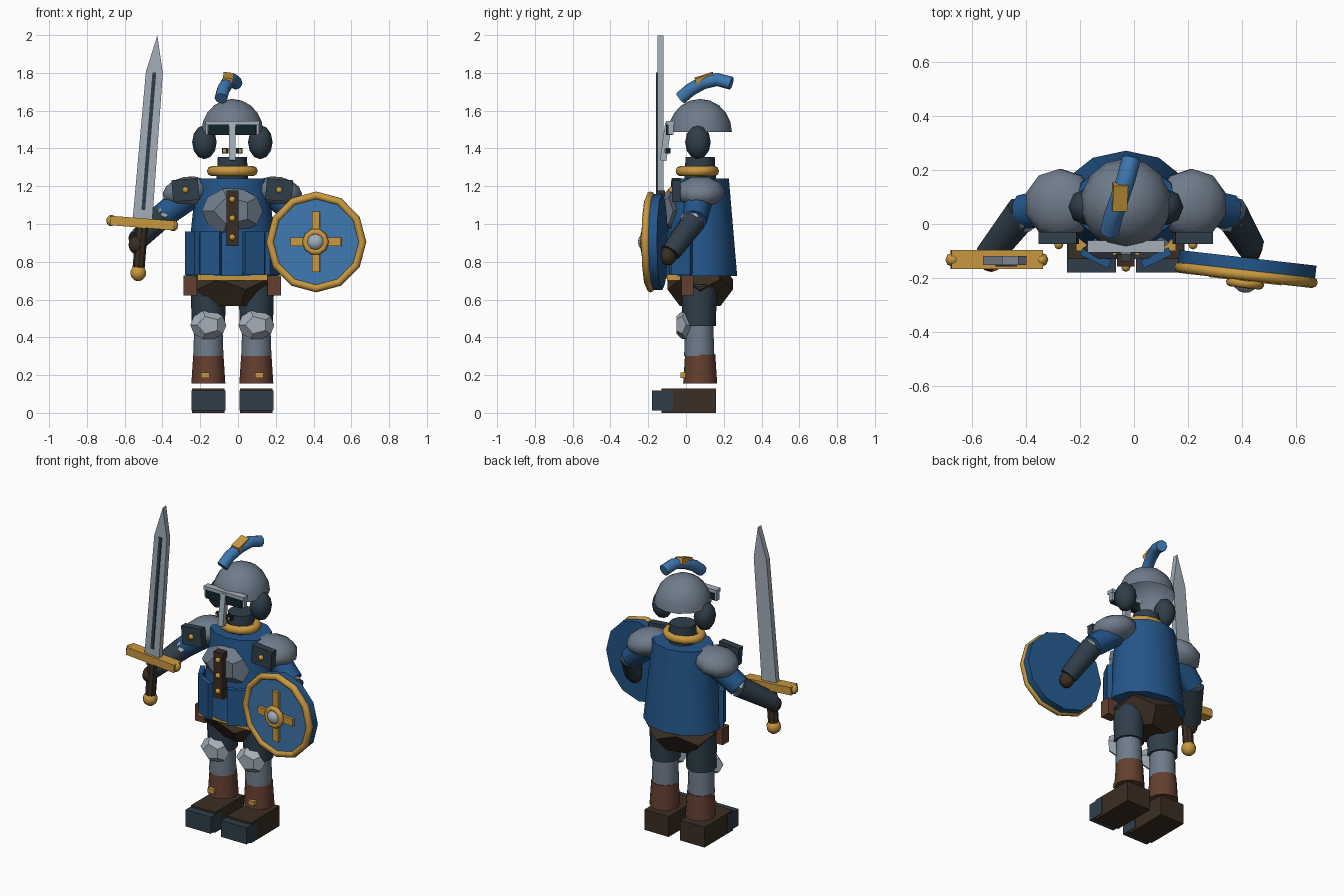
import bpy, bmesh, math
from mathutils import Matrix, Vector

if "Cube" in bpy.data.objects:
    bpy.data.objects.remove(bpy.data.objects["Cube"])

CX, CY = -0.03, 0.075          # body axis


def colour(name, hexa):
    m = bpy.data.materials.new(name)
    c = [int(hexa[i:i + 2], 16) / 255 for i in (0, 2, 4)]
    m.diffuse_color = [((v + 0.055) / 1.055) ** 2.4 if v > 0.04 else v / 12.92 for v in c] + [1]
    m.use_nodes = True
    m.node_tree.nodes["Principled BSDF"].inputs["Base Color"].default_value = m.diffuse_color
    return m


STEEL = colour("steel", "6F7C8B")
BRIGHT = colour("bright_steel", "A3AEB8")
DARK = colour("dark_steel", "2F3E4A")
BLACK = colour("visor_black", "10242A")
BLUE = colour("cloth_blue", "23568A")
SKY = colour("bright_blue", "3F78B0")
GOLD = colour("gold", "C9983F")
LEATHER = colour("leather", "643F30")
BROWN = colour("dark_brown", "3B2E23")


def rot(x=0, y=0, z=0):
    r = math.radians
    return Matrix.Rotation(r(z), 4, 'Z') @ Matrix.Rotation(r(y), 4, 'Y') @ Matrix.Rotation(r(x), 4, 'X')


def at(p, r=(0, 0, 0), s=(1, 1, 1)):
    return Matrix.Translation(p) @ rot(*r) @ Matrix.Diagonal((*s, 1))


def finish(name, bm, mat, m, smooth=None):
    bm.transform(m)
    bmesh.ops.recalc_face_normals(bm, faces=bm.faces)
    me = bpy.data.meshes.new(name)
    bm.to_mesh(me)
    bm.free()
    ob = bpy.data.objects.new(name, me)
    bpy.context.collection.objects.link(ob)
    me.materials.append(mat)
    if smooth:
        bpy.ops.object.select_all(action='DESELECT')
        ob.select_set(True)
        bpy.context.view_layer.objects.active = ob
        bpy.ops.object.shade_smooth_by_angle(angle=math.radians(smooth))
    return ob


def box(name, p, size, mat, r=(0, 0, 0), base=Matrix()):
    bm = bmesh.new()
    bmesh.ops.create_cube(bm, size=1)
    return finish(name, bm, mat, base @ at(p, r, size))


def ball(name, p, size, mat, seg=10, r=(0, 0, 0), base=Matrix()):
    bm = bmesh.new()
    bmesh.ops.create_uvsphere(bm, u_segments=seg, v_segments=max(6, seg // 2 + 2), radius=1)
    return finish(name, bm, mat, base @ at(p, r, size), 50)


def rod(name, a, b, r1, r2, mat, seg=12, sy=1, base=Matrix()):
    a, b = Vector(a), Vector(b)
    bm = bmesh.new()
    bmesh.ops.create_cone(bm, cap_ends=True, segments=seg, radius1=r1, radius2=r2, depth=(b - a).length)
    q = (b - a).to_track_quat('Z', 'Y').to_matrix().to_4x4()
    m = Matrix.Translation((a + b) / 2) @ Matrix.Diagonal((1, sy, 1, 1)) @ q
    return finish(name, bm, mat, base @ m, 40)


def ring(name, m, R, r, mat, seg=12):
    bpy.ops.mesh.primitive_torus_add(major_radius=R, minor_radius=r, major_segments=seg, minor_segments=8)
    ob = bpy.context.object
    ob.name = name
    ob.data.transform(m)
    ob.data.materials.append(mat)
    bpy.ops.object.shade_smooth_by_angle(angle=math.radians(50))
    return ob


def dodeca(name, p, size, mat, r=(0, 0, 0)):
    # twelve-sided solid: dual of the icosahedron
    ico = bmesh.new()
    bmesh.ops.create_icosphere(ico, subdivisions=1, radius=1)
    bm = bmesh.new()
    for f in ico.faces:
        bm.verts.new(f.calc_center_median().normalized())
    ico.free()
    bmesh.ops.convex_hull(bm, input=bm.verts[:])
    bmesh.ops.dissolve_limit(bm, angle_limit=0.05, verts=bm.verts[:], edges=bm.edges[:])
    return finish(name, bm, mat, Matrix.Translation(p) @ Matrix.Diagonal((*size, 1)) @ rot(*r))


# legs and boots
for s, side in ((-1, "right"), (1, "left")):
    x = CX + s * 0.127
    box(side + "_boot", (x, 0.015, 0.065), (0.172, 0.29, 0.13), BROWN)
    box(side + "_toe_cap", (x, -0.125, 0.066), (0.18, 0.11, 0.106), DARK)
    rod(side + "_boot_cuff", (x, CY, 0.155), (x, CY, 0.31), 0.09, 0.08, LEATHER)
    box(side + "_boot_buckle", (x + s * 0.016, -0.015, 0.2), (0.045, 0.03, 0.028), GOLD)
    rod(side + "_shin", (x, 0.07, 0.3), (x, 0.07, 0.48), 0.08, 0.074, STEEL)
    rod(side + "_thigh", (x, 0.07, 0.46), (x, 0.07, 0.68), 0.088, 0.094, DARK)
    dodeca(side + "_knee_guard", (x, -0.01, 0.465), (0.097, 0.052, 0.08), BRIGHT, (90, 0, 0))
    box(side + "_belt_pouch", (CX + s * 0.222, 0.008, 0.675), (0.072, 0.065, 0.105), LEATHER)

# hips, belt and tunic
dodeca("hips", (CX, CY, 0.68), (0.235, 0.185, 0.145), BROWN)
box("belt_plate", (CX, -0.065, 0.717), (0.37, 0.07, 0.03), GOLD)
rod("tunic", (CX, CY, 0.725), (CX, CY, 1.24), 0.245, 0.19, BLUE, 12, 0.8)
for s, side in ((-1, "right"), (1, "left")):
    box(side + "_front_skirt_panel", (CX + s * 0.112, -0.125, 0.845), (0.115, 0.03, 0.23), BLUE, (0, 0, s * 26))
    box(side + "_side_skirt_panel", (CX + s * 0.212, -0.02, 0.845), (0.11, 0.03, 0.23), BLUE, (0, 0, s * 62))

# chest plate with studded strap
dodeca("chest_plate", (CX, -0.08, 1.07), (0.165, 0.063, 0.125), STEEL, (90, 0, 0))
box("chest_strap", (CX, -0.135, 1.03), (0.064, 0.045, 0.295), BROWN)
for z in (0.93, 1.03, 1.13):
    ball("strap_stud", (CX, -0.16, z), (0.017, 0.017, 0.017), GOLD, 8)

# neck and collar
rod("neck", (CX, CY, 1.22), (CX, CY, 1.355), 0.085, 0.077, DARK)
ring("collar", at((CX, 0.06, 1.28), s=(1, 0.85, 1)), 0.108, 0.027, GOLD)

# arms: joints mirrored, forearms posed separately
arms = (("right", -1, (-0.41, 0.045, 1.035), (-0.535, -0.115, 0.91)),
        ("left", 1, (0.355, 0.045, 1.02), (0.43, -0.08, 0.85)))
for side, s, elbow, wrist in arms:
    sx = CX + s * 0.243
    ball(side + "_shoulder_guard", (sx, CY, 1.17), (0.135, 0.132, 0.08), STEEL, 10, (0, s * 12, 0))
    box(side + "_shoulder_plate", (sx + s * 0.005, -0.052, 1.18), (0.14, 0.045, 0.115), DARK, (0, s * 5, 0))
    ball(side + "_shoulder_stud", (sx + s * 0.005, -0.077, 1.18), (0.017, 0.017, 0.017), GOLD, 8)
    rod(side + "_upper_arm", (sx, 0.07, 1.14), elbow, 0.075, 0.066, BLUE, 10)
    dodeca(side + "_elbow_guard", (elbow[0] - s * 0.005, elbow[1] - 0.015, elbow[2] + 0.01), (0.062, 0.062, 0.048), BRIGHT)
    rod(side + "_forearm", elbow, wrist, 0.066, 0.054, DARK, 10)
    ball(side + "_hand", Vector(wrist) + Vector((0, -0.015, -0.02)), (0.045, 0.045, 0.05), BROWN, 8)

# helmet dome: open upper half of a sphere
bm = bmesh.new()
bmesh.ops.create_uvsphere(bm, u_segments=14, v_segments=10, radius=1)
bmesh.ops.delete(bm, geom=[v for v in bm.verts if v.co.z < -0.01], context='VERTS')
finish("helmet_dome", bm, STEEL, at((CX, CY, 1.487), s=(0.168, 0.168, 0.175)), 40)
for s, side in ((-1, "right"), (1, "left")):
    ball(side + "_ear_guard", (CX + s * 0.148, 0.063, 1.433), (0.065, 0.068, 0.09), DARK, 8)
    box(side + "_eye", (CX + s * 0.037, -0.095, 1.388), (0.036, 0.025, 0.03), BLACK)
    box(side + "_pupil", (CX + s * 0.042, -0.11, 1.388), (0.015, 0.008, 0.018), GOLD)
    box(side + "_visor_end", (CX + s * 0.135, -0.08, 1.505), (0.012, 0.03, 0.06), BRIGHT)
box("visor_slot", (CX, -0.088, 1.5), (0.25, 0.035, 0.055), BLACK)
box("visor_brow", (CX, -0.083, 1.535), (0.285, 0.045, 0.022), BRIGHT)
box("nose_guard", (CX, -0.107, 1.435), (0.036, 0.035, 0.2), BRIGHT, (-8, 0, 0))

# plume: round tube along a curve
cu = bpy.data.curves.new("plume", 'CURVE')
cu.dimensions = '3D'
cu.bevel_depth, cu.bevel_resolution, cu.use_fill_caps = 0.035, 2, True
pts = [(-0.09, -0.03, 1.665), (-0.078, 0.025, 1.712), (-0.055, 0.09, 1.748),
       (-0.03, 0.165, 1.765), (-0.01, 0.24, 1.745)]
sp = cu.splines.new('POLY')
sp.points.add(len(pts) - 1)
for q, p in zip(sp.points, pts):
    q.co = (*p, 1)
plume = bpy.data.objects.new("plume", cu)
bpy.context.collection.objects.link(plume)
cu.materials.append(SKY)
box("plume_clasp", (-0.053, 0.1, 1.768), (0.055, 0.1, 0.04), GOLD, (18, 8, 0))

# sword, built upright and then tilted
S = at((-0.505, -0.135, 1.03), (0, 4.6, 0))
bm = bmesh.new()
face = bm.faces.new([bm.verts.new((x, -0.017, z)) for x, z in
                     ((-0.052, -0.02), (0.052, -0.02), (0.045, 0.775), (0, 0.972), (-0.045, 0.775))])
ext = bmesh.ops.extrude_face_region(bm, geom=[face])["geom"]
bmesh.ops.translate(bm, vec=(0, 0.034, 0), verts=[v for v in ext if isinstance(v, bmesh.types.BMVert)])
finish("blade", bm, BRIGHT, S)
box("blade_groove", (0, -0.018, 0.41), (0.02, 0.009, 0.73), DARK, base=S)
box("crossguard", (0, 0.003, -0.025), (0.34, 0.07, 0.05), GOLD, base=S)
for s in (-1, 1):
    ball("crossguard_tip", (s * 0.165, 0.003, -0.025), (0.026, 0.026, 0.03), GOLD, 8, base=S)
rod("grip", (0, 0, -0.26), (0, 0, -0.05), 0.032, 0.032, BROWN, 8, base=S)
ball("pommel", (0, 0, -0.29), (0.044, 0.044, 0.044), GOLD, 10, base=S)

# shield, built facing local +z
H = at((0.418, -0.155, 0.905)) @ rot(z=-6.5) @ rot(x=90)
rod("shield_body", (0, 0, -0.03), (0, 0, 0.03), 0.255, 0.255, BLUE, 12, base=H)
rod("shield_face", (0, 0, 0.03), (0, 0, 0.038), 0.245, 0.245, SKY, 12, base=H)
ring("shield_rim", H @ at((0, 0, 0.033)), 0.246, 0.021, GOLD)
box("shield_bar_across", (0, 0, 0.042), (0.27, 0.045, 0.03), GOLD, base=H)
box("shield_bar_upright", (0, 0, 0.042), (0.042, 0.32, 0.03), GOLD, base=H)
ring("boss_ring", H @ at((0, 0, 0.065)), 0.054, 0.017, GOLD, 10)
ball("boss", (0, 0, 0.055), (0.05, 0.05, 0.045), BRIGHT, 10, base=H)
